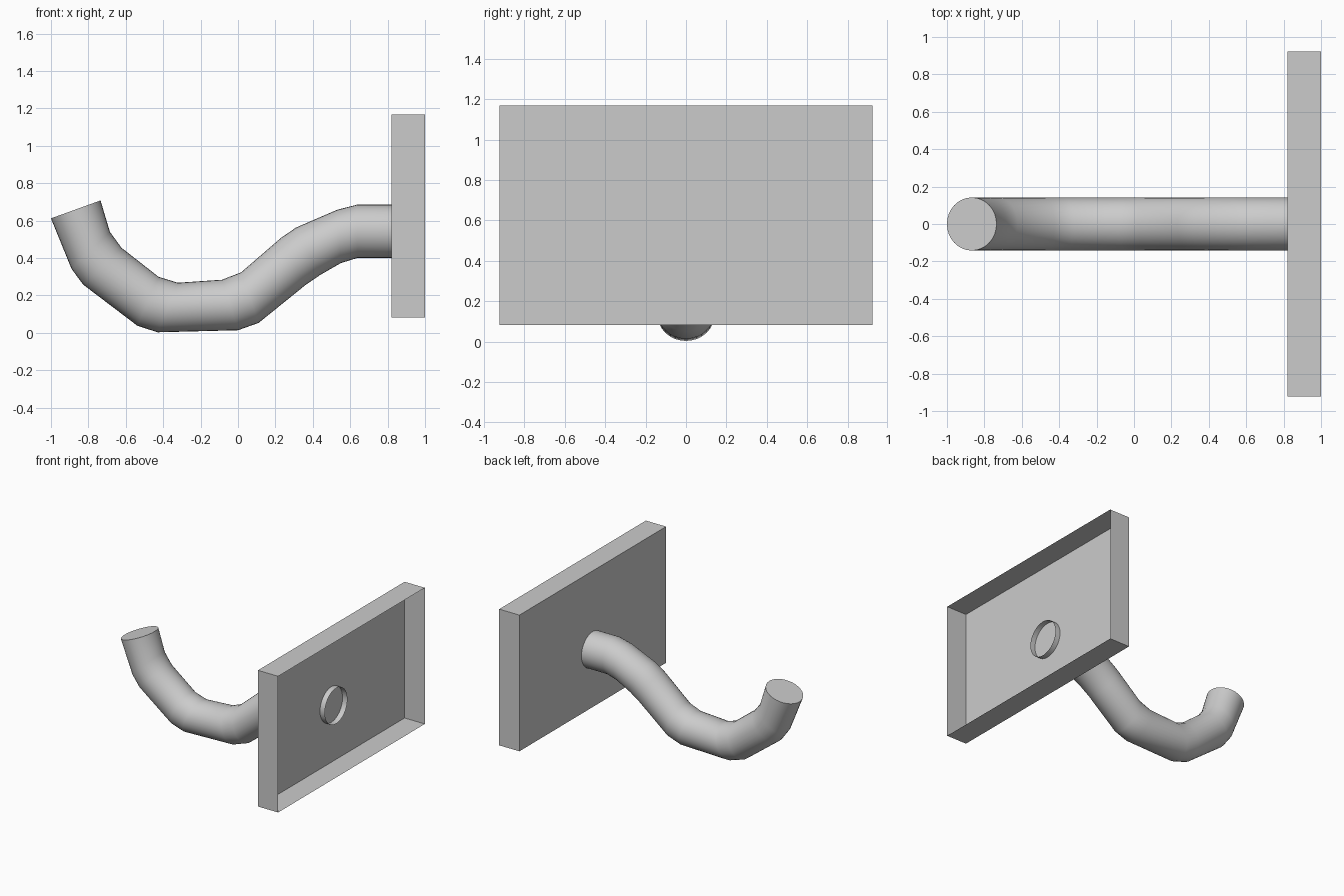
import bpy, bmesh, math
from mathutils import Vector

if "Cube" in bpy.data.objects:
    bpy.data.objects.remove(bpy.data.objects["Cube"])


def make_object(name, bm):
    bmesh.ops.recalc_face_normals(bm, faces=bm.faces)
    mesh = bpy.data.meshes.new(name)
    bm.to_mesh(mesh)
    bm.free()
    ob = bpy.data.objects.new(name, mesh)
    bpy.context.collection.objects.link(ob)
    return ob


# Wall plate: thin shell, open on the wall side (+x)
X0, X1, HALF_Y, Z0, Z1 = 0.822, 1.0, 0.923, 0.083, 1.168
bm = bmesh.new()
bmesh.ops.create_cube(bm, size=1)
for v in bm.verts:
    v.co = (X1 if v.co.x > 0 else X0,
            math.copysign(HALF_Y, v.co.y),
            Z1 if v.co.z > 0 else Z0)
bm.normal_update()
back = [f for f in bm.faces if f.normal.x > 0.9]
bmesh.ops.delete(bm, geom=back, context='FACES_ONLY')
make_object("wall_plate", bm)

# Hook arm: round sections given as (lower x, z, upper x, z) from tip to plate
SECTIONS = [
    (-1.00, 0.612, -0.735, 0.708),
    (-0.89, 0.342, -0.685, 0.54),
    (-0.828, 0.258, -0.623, 0.455),
    (-0.538, 0.038, -0.425, 0.30),
    (-0.43, 0.003, -0.322, 0.268),
    (0.00, 0.014, -0.085, 0.284),
    (0.11, 0.053, 0.017, 0.324),
    (0.36, 0.255, 0.23, 0.508),
    (0.44, 0.31, 0.31, 0.563),
    (0.55, 0.373, 0.53, 0.658),
    (0.64, 0.401, 0.635, 0.685),
    (0.865, 0.401, 0.865, 0.685),
]
SIDES, RADIUS = 32, 0.142
bm = bmesh.new()
rings = []
for lx, lz, ux, uz in SECTIONS:
    low, up = Vector((lx, 0, lz)), Vector((ux, 0, uz))
    centre, arm = (low + up) / 2, (up - low) / 2
    ring = []
    for i in range(SIDES):
        a = math.tau * i / SIDES
        side = Vector((0, RADIUS * math.sin(a), 0))
        ring.append(bm.verts.new(centre + arm * math.cos(a) + side))
    rings.append(ring)
for a, b in zip(rings, rings[1:]):
    for i in range(SIDES):
        j = (i + 1) % SIDES
        bm.faces.new((a[i], a[j], b[j], b[i]))
# Flat cap on the free tip; the end behind the plate stays open
bm.faces.new(rings[0])
hook = make_object("hook_arm", bm)
bpy.context.view_layer.objects.active = hook
hook.select_set(True)
bpy.ops.object.shade_smooth_by_angle(angle=math.radians(40))
